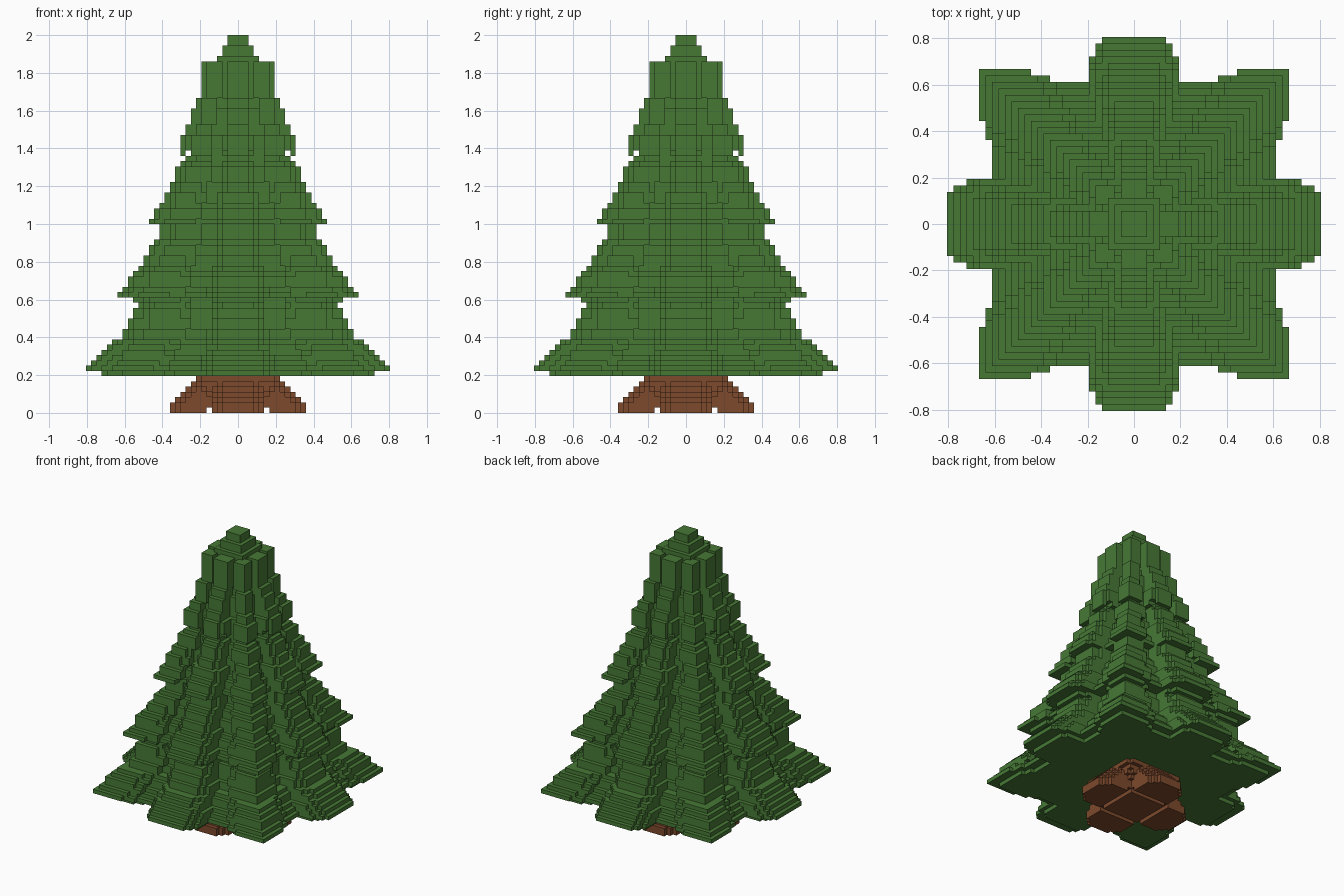
import bpy
import bmesh

if "Cube" in bpy.data.objects:
    bpy.data.objects.remove(bpy.data.objects["Cube"], do_unlink=True)

UNIT = 2 / 72          # edge of one small block; the tree is 72 layers tall
TRUNK_LAYERS = 7

# Reach of the branch tips, in blocks, for each foliage layer from the bottom up
REACH = [
    26, 29, 28, 27, 26, 25, 24, 22, 22, 21, 21, 20, 20, 19, 20,      # lowest tier
    23, 22, 21, 21, 20, 19, 18, 18, 17, 17, 16, 15, 15, 15,          # second tier
    17, 16, 16, 15, 14, 14, 13, 13, 12, 12, 12, 11, 10,              # third tier
    11, 11, 11, 11, 10, 10, 9, 9, 9, 8, 8,                           # fourth tier
    7, 7, 7, 7, 7, 7, 7, 4, 3, 3, 2, 2]                              # crown and tip
ROOT_REACH = [13, 13, 12, 11, 10, 9, 8]
DROOP_LAYER = 49       # layer where the tips hang free of the body


def material(name, colour):
    mat = bpy.data.materials.new(name)
    mat.use_nodes = True
    mat.diffuse_color = colour
    bsdf = mat.node_tree.nodes["Principled BSDF"]
    bsdf.inputs["Base Color"].default_value = colour
    bsdf.inputs["Roughness"].default_value = 0.9
    return mat


def in_foliage(x, y, k):
    """Eight-armed star: a square body, four straight arms, four corner arms."""
    a = REACH[k - TRUNK_LAYERS]
    far, near = max(abs(x), abs(y)), min(abs(x), abs(y))
    if a <= 4:
        return far < a
    if k == DROOP_LAYER and 9 < far < 10:
        return False
    t = (k - TRUNK_LAYERS) / 60
    valley = round(a * (0.76 - 0.16 * t))
    if far < valley:
        return True
    # straight arm, narrowing towards its tip
    width = 0.25 if far < 0.9 * a else 0.22 if far < 0.95 * a else 0.18
    if far < a and near < max(1, round(width * a)):
        return True
    # corner arm, its flanks stepping in towards the tip
    start = 0.45 if far < 0.8 * a else 0.55
    return far < round(0.83 * a) and near > start * a


def in_trunk(x, y, k):
    """Central post with four sloping roots along the axes."""
    far, near = max(abs(x), abs(y)), min(abs(x), abs(y))
    if k == 0 and 5 < far < 6:
        return False
    if far < 5 + k // 2 and far + near < 9 + k:
        return True
    reach = ROOT_REACH[k]
    half = 5 if far < reach - 2 else 4 if far < reach - 1 else 3
    return far < reach and near < half


def block_object(name, inside, layers, mat):
    """Fill the shape with blocks and keep only the outer faces."""
    cells = {(i, j, k) for k in layers for i in range(-30, 30) for j in range(-30, 30)
             if inside(i + 0.5, j + 0.5, k)}
    bm = bmesh.new()
    verts = {}

    def vert(p):
        if p not in verts:
            verts[p] = bm.verts.new([c * UNIT for c in p])
        return verts[p]

    for cell in cells:
        for axis in range(3):
            u, v = (axis + 1) % 3, (axis + 2) % 3
            for side in (0, 1):
                neighbour = list(cell)
                neighbour[axis] += 2 * side - 1
                if tuple(neighbour) in cells:
                    continue
                corners = []
                for du, dv in ((0, 0), (1, 0), (1, 1), (0, 1)):
                    p = list(cell)
                    p[axis] += side
                    p[u] += du
                    p[v] += dv
                    corners.append(vert(tuple(p)))
                bm.faces.new(corners if side else corners[::-1])
    mesh = bpy.data.meshes.new(name)
    bm.to_mesh(mesh)
    bm.free()
    mesh.materials.append(mat)
    obj = bpy.data.objects.new(name, mesh)
    bpy.context.collection.objects.link(obj)
    return obj


green = material("needle green", (0.062, 0.190, 0.036, 1))
brown = material("bark brown", (0.205, 0.067, 0.025, 1))

block_object("trunk", in_trunk, range(TRUNK_LAYERS), brown)
block_object("foliage", in_foliage, range(TRUNK_LAYERS, 72), green)
